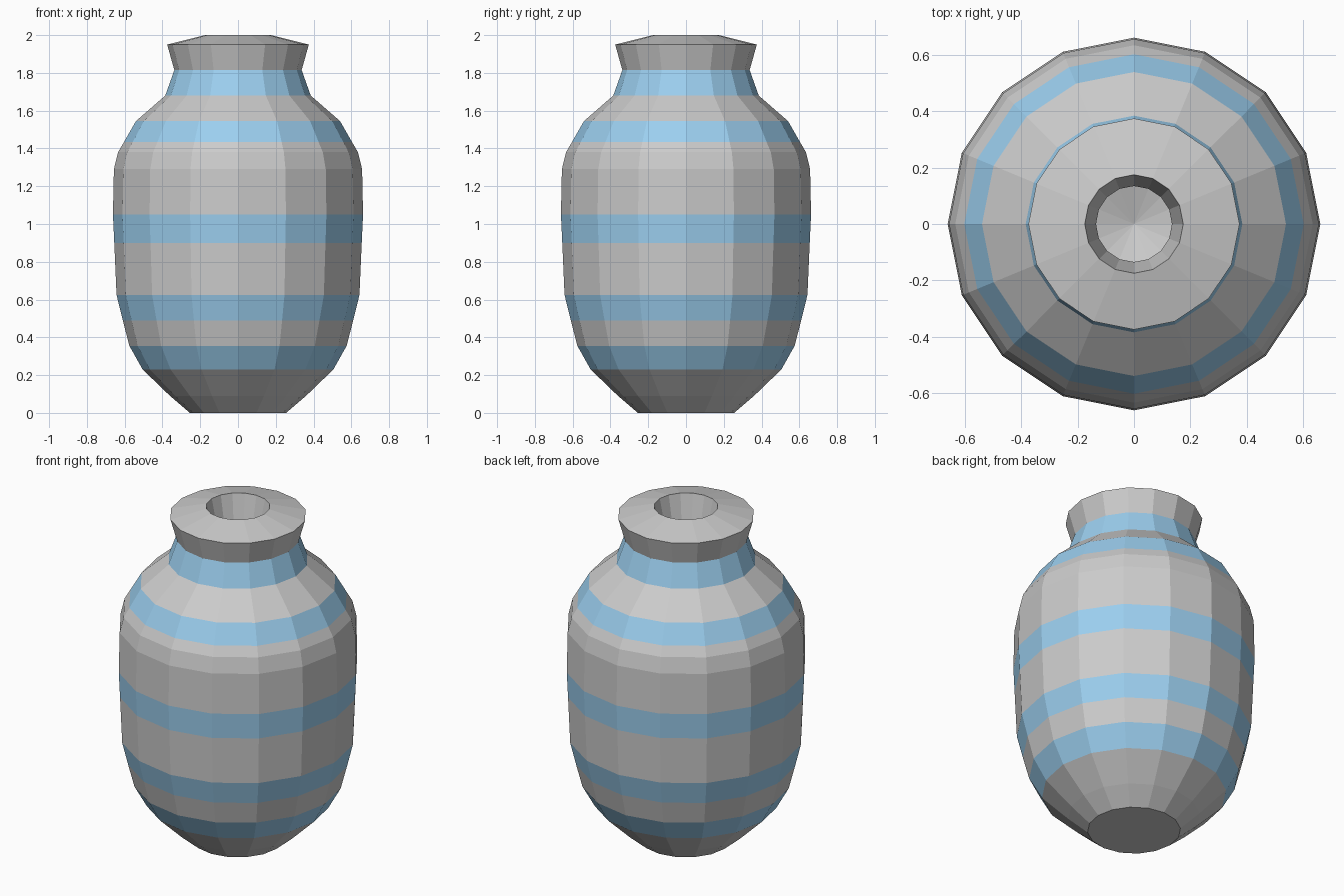
import bpy, bmesh
from math import cos, sin, tau

if "Cube" in bpy.data.objects:
    bpy.data.objects.remove(bpy.data.objects["Cube"])

SIDES = 16

# Outer wall: (radius, height, is the ring above this point painted?)
OUTER = [(0.255, 0.0, 0), (0.36, 0.09, 0), (0.505, 0.23, 1), (0.575, 0.355, 0),
         (0.61, 0.49, 1), (0.643, 0.625, 0), (0.655, 0.90, 1), (0.662, 1.05, 0),
         (0.657, 1.29, 0), (0.635, 1.38, 0), (0.603, 1.435, 1), (0.54, 1.545, 0),
         (0.385, 1.68, 1), (0.337, 1.815, 0), (0.375, 1.95, 0)]
# Thick inner wall, from the lip down to the hollow's floor
INNER = [(0.175, 2.0, 0), (0.135, 1.815, 0), (0.185, 1.66, 0), (0.34, 1.52, 0),
         (0.43, 1.37, 0), (0.46, 1.05, 0), (0.443, 0.625, 0), (0.375, 0.36, 0),
         (0.305, 0.26, 0), (0.16, 0.15, 0)]
FLOOR_Z = 0.1

blue = bpy.data.materials.new("blue_glaze")
blue.diffuse_color = (0.33, 0.62, 0.86, 1)
blue.use_nodes = True
blue.node_tree.nodes["Principled BSDF"].inputs["Base Color"].default_value = blue.diffuse_color


def lathe(name, profile):
    """Spin the profile into a closed, flat-shaded pot with painted rings."""
    bm = bmesh.new()
    rings = [[bm.verts.new((r * cos(tau * i / SIDES), r * sin(tau * i / SIDES), z))
              for i in range(SIDES)] for r, z, _ in profile]
    for (_, _, painted), low, high in zip(profile, rings, rings[1:]):
        for i in range(SIDES):
            j = (i + 1) % SIDES
            face = bm.faces.new((low[i], low[j], high[j], high[i]))
            face.material_index = painted
    # Flat base and shallow hollow floor
    bm.faces.new(rings[0][::-1])
    centre = bm.verts.new((0, 0, FLOOR_Z))
    for i in range(SIDES):
        bm.faces.new((rings[-1][i], rings[-1][(i + 1) % SIDES], centre))
    mesh = bpy.data.meshes.new(name)
    mesh.materials.append(None)
    mesh.materials.append(blue)
    bm.to_mesh(mesh)
    bm.free()
    obj = bpy.data.objects.new(name, mesh)
    bpy.context.collection.objects.link(obj)
    return obj


lathe("striped_vase", OUTER + INNER)
